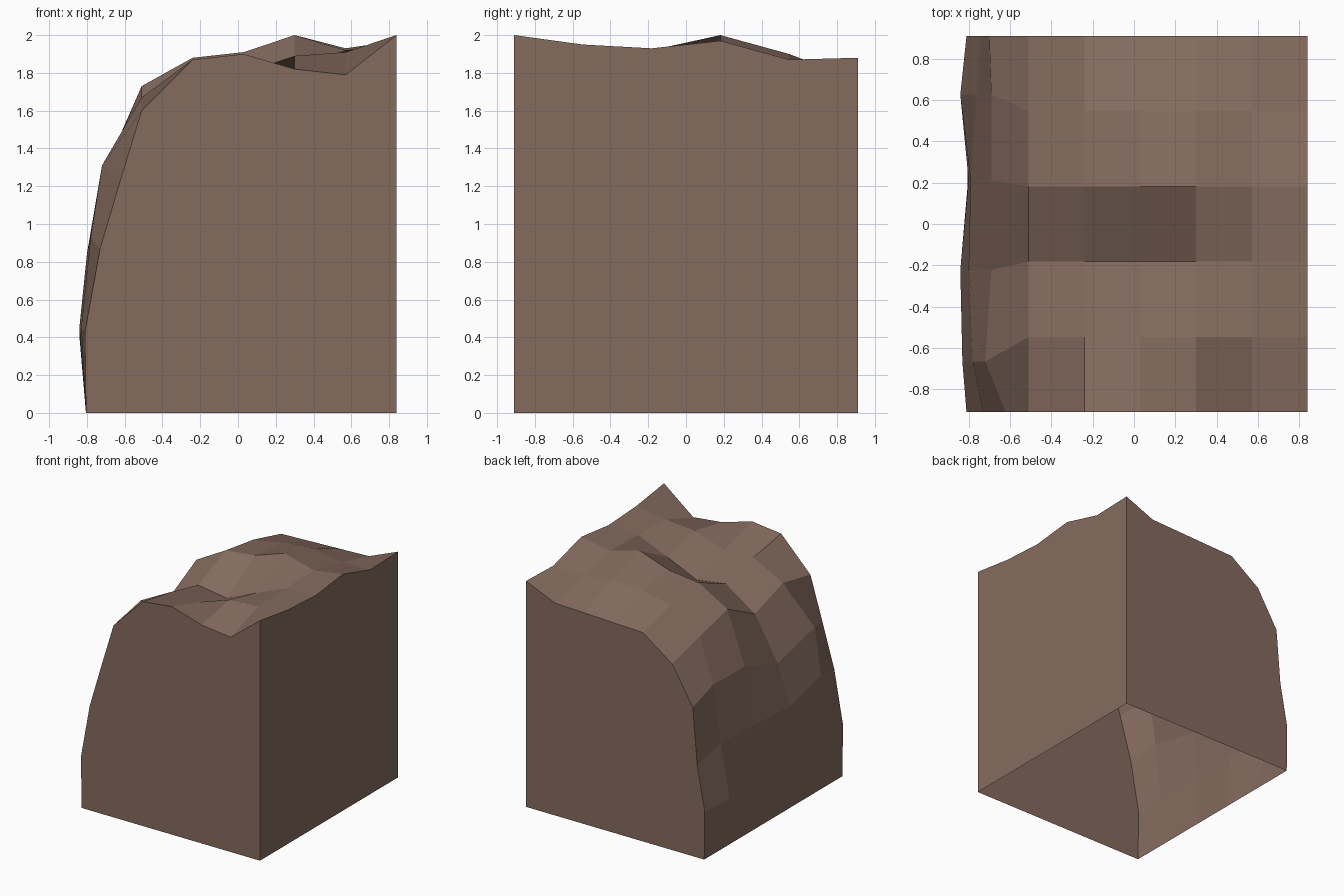
import bpy
import bmesh

default_cube = bpy.data.objects.get("Cube")
if default_cube:
    bpy.data.objects.remove(default_cube, do_unlink=True)

# Single earthy rock colour
rock_colour = (0.235, 0.148, 0.114, 1.0)
rock = bpy.data.materials.new("brown_rock")
rock.use_nodes = True
rock.diffuse_color = rock_colour
shader = next(n for n in rock.node_tree.nodes if n.type == "BSDF_PRINCIPLED")
shader.inputs["Base Color"].default_value = rock_colour
shader.inputs["Roughness"].default_value = 0.9

RIGHT_SIDE = 0.84
HALF_DEPTH = 0.91
COLUMN_STEP = 0.27
ROW_STEP = HALF_DEPTH * 2 / 5

# One cross-section per row, front to back:
# heights across the top, then (x, z) points down the flank, then sideways drift
SECTIONS = [
    ([2.0, 1.79, 1.82, 1.9, 1.87, 1.6], [(-.62, 1.24), (-.73, .87), (-.81, .43)], 0),
    ([1.95, 1.91, 1.89, 1.8, 1.81, 1.67], [(-.72, 1.31), (-.78, .93), (-.83, .45)], -.12),
    ([1.93, 1.92, 1.81, 1.69, 1.73, 1.55], [(-.69, 1.17), (-.8, .84), (-.84, .45)], -.04),
    ([1.97, 1.93, 2.0, 1.91, 1.88, 1.73], [(-.69, 1.31), (-.79, .86), (-.8, .43)], .03),
    ([1.87, 1.86, 1.9, 1.88, 1.83, 1.64], [(-.69, 1.32), (-.76, .85), (-.84, .41)], .08),
    ([1.88, 1.77, 1.76, 1.75, 1.74, 1.55], [(-.7, 1.24), (-.74, .77), (-.81, .4)], 0),
]


def section_points(row, heights, flank, drift):
    """Points of one cross-section, from the straight side over the top to the ground."""
    y = -HALF_DEPTH + row * ROW_STEP
    points = [(RIGHT_SIDE - i * COLUMN_STEP, y, z) for i, z in enumerate(heights)]
    points += [(x, y + drift, z) for x, z in flank]
    points.append((-0.805, y, 0))
    return points


def build_cliff_block():
    bm = bmesh.new()
    rows = [[bm.verts.new(p) for p in section_points(row, *section)]
            for row, section in enumerate(SECTIONS)]

    # Weathered top and flank, lofted between neighbouring sections
    for near, far in zip(rows, rows[1:]):
        for i in range(len(near) - 1):
            bm.faces.new((near[i], far[i], far[i + 1], near[i + 1]))

    # Flat cut walls; the underside stays open
    front_foot = bm.verts.new((RIGHT_SIDE, -HALF_DEPTH, 0))
    back_foot = bm.verts.new((RIGHT_SIDE, HALF_DEPTH, 0))
    bm.faces.new([front_foot] + rows[0])
    bm.faces.new([back_foot] + rows[-1])
    bm.faces.new([front_foot, back_foot] + [row[0] for row in reversed(rows)])

    bmesh.ops.recalc_face_normals(bm, faces=bm.faces)
    # Make sure the top faces the sky
    bm.normal_update()
    top_face = rows[0][1].link_faces[0]
    if top_face.normal.z < 0:
        bmesh.ops.reverse_faces(bm, faces=bm.faces)

    mesh = bpy.data.meshes.new("cliff_block")
    bm.to_mesh(mesh)
    bm.free()
    mesh.materials.append(rock)
    block = bpy.data.objects.new("cliff_block", mesh)
    bpy.context.collection.objects.link(block)
    return block


build_cliff_block()
